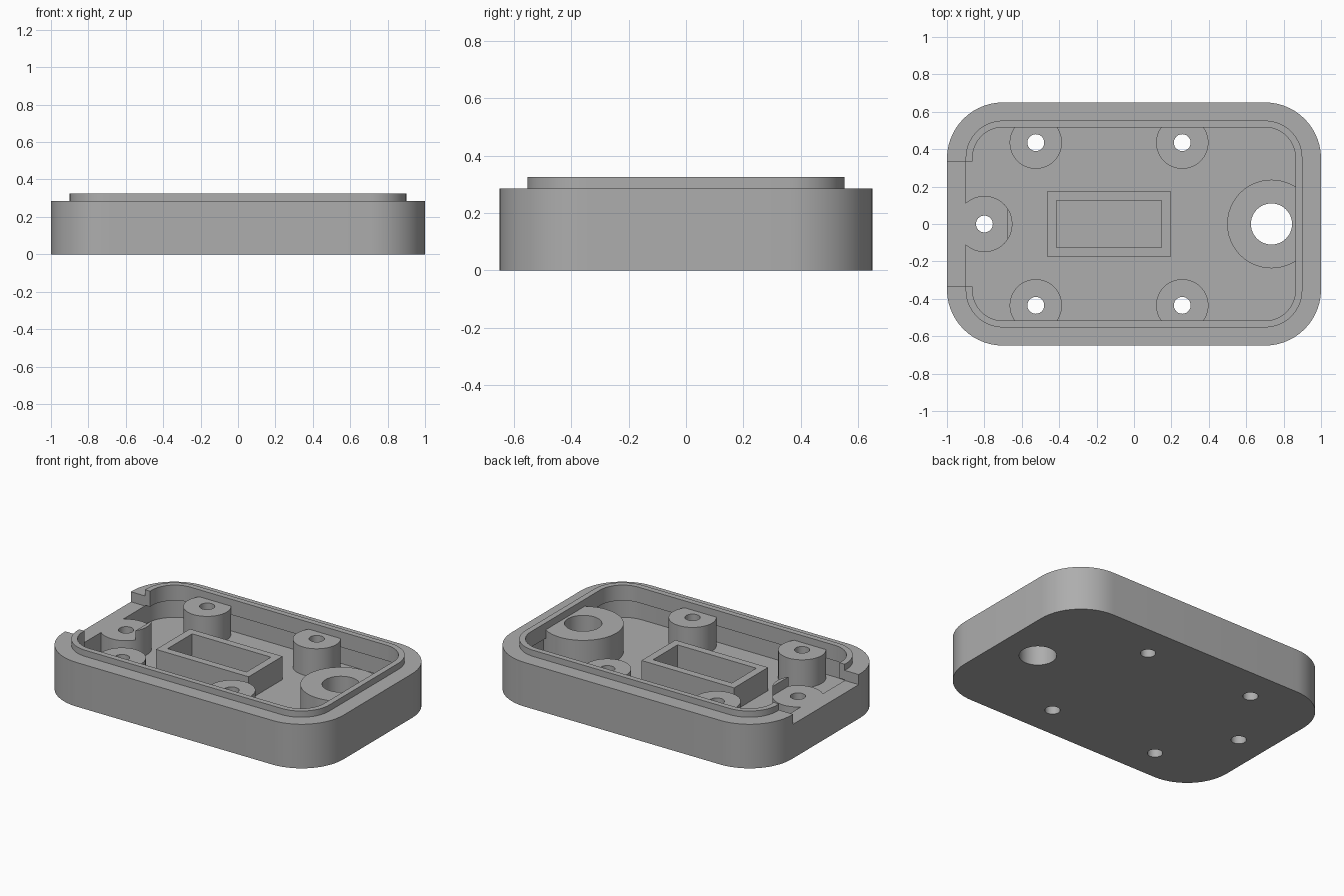
import bpy, bmesh
from math import sin, cos, pi, radians

cube = bpy.data.objects.get("Cube")
if cube:
    bpy.data.objects.remove(cube, do_unlink=True)

grey = bpy.data.materials.new("mid grey")
grey.use_nodes = True
grey.diffuse_color = (0.42, 0.42, 0.42, 1)
grey.node_tree.nodes["Principled BSDF"].inputs["Base Color"].default_value = grey.diffuse_color

FLOOR, LIP_BASE, RIM, TOP = 0.10, 0.225, 0.285, 0.325
NOTCH, BOSS, FRAME = 0.22, 0.28, 0.25


def prism(name, outline, z0, z1):
    """Extrude a flat outline from z0 to z1."""
    bm = bmesh.new()
    face = bm.faces.new([bm.verts.new((x, y, z0)) for x, y in outline])
    top = bmesh.ops.extrude_face_region(bm, geom=[face])["geom"]
    for v in top:
        if isinstance(v, bmesh.types.BMVert):
            v.co.z = z1
    bmesh.ops.recalc_face_normals(bm, faces=bm.faces)
    mesh = bpy.data.meshes.new(name)
    bm.to_mesh(mesh)
    bm.free()
    mesh.materials.append(grey)
    obj = bpy.data.objects.new(name, mesh)
    bpy.context.collection.objects.link(obj)
    return obj


def rounded(hx, hy, r, n=14):
    """Outline of a rounded rectangle."""
    pts = []
    for q, (sx, sy) in enumerate([(1, 1), (-1, 1), (-1, -1), (1, -1)]):
        for i in range(n + 1):
            a = (q + i / n) * pi / 2
            pts.append((sx * (hx - r) + r * cos(a), sy * (hy - r) + r * sin(a)))
    return pts


def circle(x, y, r, n=48):
    return [(x + r * cos(2 * pi * i / n), y + r * sin(2 * pi * i / n)) for i in range(n)]


def box(x0, x1, y):
    return [(x0, -y), (x1, -y), (x1, y), (x0, y)]


def combine(target, tool, operation):
    mod = target.modifiers.new(tool.name, "BOOLEAN")
    mod.operation, mod.solver, mod.object = operation, "EXACT", tool
    bpy.context.view_layer.objects.active = target
    bpy.ops.object.modifier_apply(modifier=mod.name)
    bpy.data.objects.remove(tool, do_unlink=True)


# Outer shell with the raised lip
shell = prism("enclosure_base", rounded(1, 0.65, 0.3), 0, RIM)
combine(shell, prism("lip", rounded(0.9, 0.553, 0.2), 0.05, TOP), "UNION")

# Hollow interior, undercut beneath the lip
combine(shell, prism("opening", rounded(0.863, 0.517, 0.163), 0.15, 0.5), "DIFFERENCE")
combine(shell, prism("cavity", rounded(0.9, 0.553, 0.2), FLOOR, LIP_BASE), "DIFFERENCE")

# Bosses: x, y, boss radius, hole radius
posts = [(x, y, 0.14, 0.045) for x in (-0.525, 0.258) for y in (-0.435, 0.435)]
posts += [(-0.8, 0, 0.15, 0.045), (0.735, 0, 0.237, 0.11)]
for x, y, r, hole in posts:
    combine(shell, prism("boss", circle(x, y, r), 0.05, BOSS), "UNION")

# Rectangular frame on the floor
frame = prism("frame", box(-0.465, 0.197, 0.173), 0.05, FRAME)
combine(frame, prism("frame_pocket", box(-0.415, 0.148, 0.125), FLOOR, 0.5), "DIFFERENCE")
combine(shell, frame, "UNION")

# Cable notch in the right-hand end, then the through holes
combine(shell, prism("notch", box(-1.2, -0.675, 0.335), NOTCH, 0.5), "DIFFERENCE")
for x, y, r, hole in posts:
    combine(shell, prism("hole", circle(x, y, hole), -0.1, 0.5), "DIFFERENCE")

bpy.ops.object.select_all(action="DESELECT")
shell.select_set(True)
bpy.context.view_layer.objects.active = shell
bpy.ops.object.shade_smooth_by_angle(angle=radians(30))
